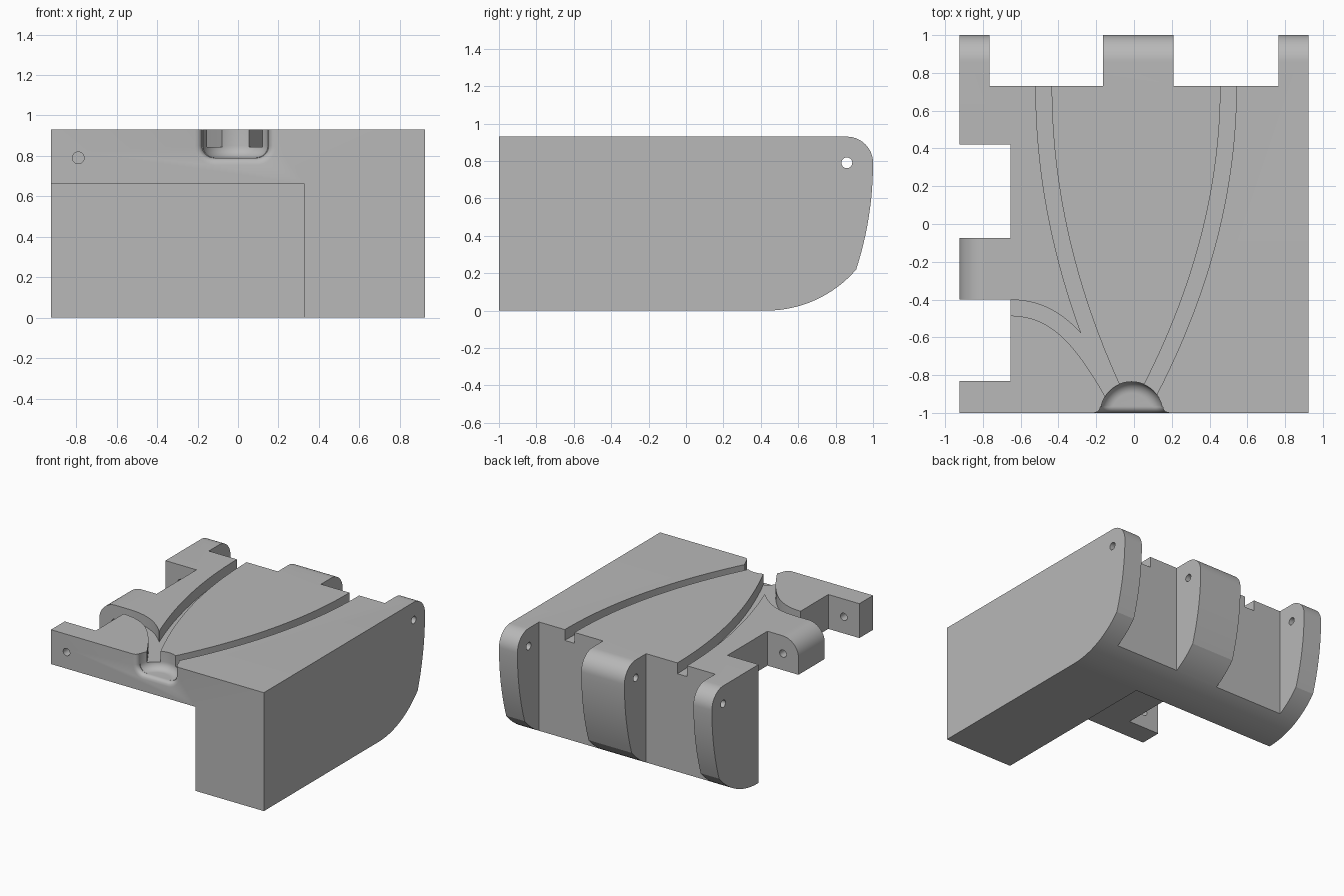
import bpy
import bmesh
from math import sin, cos, radians, sqrt
from mathutils import Vector
from mathutils.geometry import interpolate_bezier

if "Cube" in bpy.data.objects:
    bpy.data.objects.remove(bpy.data.objects["Cube"], do_unlink=True)

grey = bpy.data.materials.new("plain grey")
grey.use_nodes = True
colour = (0.48, 0.48, 0.48, 1)
grey.diffuse_color = colour
grey.node_tree.nodes["Principled BSDF"].inputs["Base Color"].default_value = colour

TOP, W = 0.93, 0.925
PIN_Z, ROUND = 0.79, 0.14


def loft(name, rings):
    """Closed solid through matching rings of points."""
    bm = bmesh.new()
    loops = [[bm.verts.new(p) for p in ring] for ring in rings]
    n = len(loops[0])
    for a, b in zip(loops, loops[1:]):
        for i in range(n):
            j = (i + 1) % n
            bm.faces.new((a[i], a[j], b[j], b[i]))
    bm.faces.new(loops[0])
    bm.faces.new(loops[-1])
    bmesh.ops.recalc_face_normals(bm, faces=bm.faces)
    mesh = bpy.data.meshes.new(name)
    bm.to_mesh(mesh)
    bm.free()
    mesh.materials.append(grey)
    ob = bpy.data.objects.new(name, mesh)
    bpy.context.collection.objects.link(ob)
    return ob


def place(axis, p, t):
    a, b = p
    return {"x": (t, a, b), "y": (a, t, b), "z": (a, b, t)}[axis]


def prism(name, pts, axis, lo, hi):
    return loft(name, [[place(axis, p, t) for p in pts] for t in (lo, hi)])


def box(name, x0, x1, y0, y1, z0=-0.1, z1=1.1):
    return prism(name, [(x0, y0), (x1, y0), (x1, y1), (x0, y1)], "z", z0, z1)


def arc(cx, cy, r, a0, a1, n=12):
    angles = [radians(a0 + (a1 - a0) * i / n) for i in range(n + 1)]
    return [(cx + r * cos(a), cy + r * sin(a)) for a in angles]


def cut(body, cutter):
    mod = body.modifiers.new("cut", "BOOLEAN")
    mod.operation = "DIFFERENCE"
    mod.solver = "EXACT"
    mod.object = cutter
    bpy.context.view_layer.objects.active = body
    bpy.ops.object.modifier_apply(modifier=mod.name)
    bpy.data.objects.remove(cutter, do_unlink=True)


def ribbon(name, path, width=0.084):
    """Groove cutter of constant width along a path on the top."""
    left, right = [], []
    for i, p in enumerate(path):
        d = (path[min(i + 1, len(path) - 1)] - path[max(i - 1, 0)]).normalized()
        side = Vector((-d.y, d.x)) * width / 2
        left.append(tuple(p + side))
        right.append(tuple(p - side))
    return prism(name, left + right[::-1], "z", 0.845, 1.1)


# Main body: side profile with a curved keel, bowed back and rounded top corner
profile = [(-1, 0)]
profile += arc(0.43, 0.634, 0.634, -90, -40.8, 16)
profile += arc(-0.85, PIN_Z, 1.85, -17.9, 0, 12)[1:]
profile += arc(0.86, PIN_Z, ROUND, 0, 90, 14)[1:]
profile += [(-1, TOP)]
body = prism("hinged_block", profile, "x", -W, W)

# Hollow below the plate, and gaps between the hinge knuckles
cut(body, box("undercut", -1.1, 0.33, -1.1, 0.42, -0.1, 0.66))
for x0, x1 in ((-0.765, -0.165), (0.21, 0.765)):
    cut(body, box("back_gap", x0, x1, 0.73, 1.1))
for y0, y1 in ((-0.83, -0.4), (-0.075, 0.42)):
    cut(body, box("side_gap", -1.1, -0.655, y0, y1))

# Rounded top of the middle side knuckle
corner = arc(-W + ROUND, PIN_Z, ROUND, 90, 180, 14)
corner += [(-1.1, PIN_Z), (-1.1, 1.1), (-W + ROUND, 1.1)]
cut(body, prism("knuckle_round", corner, "y", -0.45, -0.03))

# Pin holes
hole = arc(0, 0, 0.029, 0, 345, 23)
cut(body, prism("back_pin", [(0.86 + a, PIN_Z + b) for a, b in hole], "x", -1.1, 1.1))
cut(body, prism("side_pin", [(-0.79 + a, PIN_Z + b) for a, b in hole], "y", -1.1, 0.65))

# Curved grooves running from the front bowl to the back and side gaps
ys = [0.76 - 1.69 * i / 28 for i in range(29)]
cut(body, ribbon("left_groove", [Vector((0.5 - 0.16 * (0.73 - y) ** 2, y)) for y in ys]))
cut(body, ribbon("right_groove", [Vector((-0.478 + 0.142 * (0.73 - y) ** 2, y)) for y in ys]))
branch = interpolate_bezier((-0.66, -0.443), (-0.42, -0.443), (-0.28, -0.6), (-0.1, -0.92), 22)
cut(body, ribbon("side_groove", [Vector((-0.7, -0.443))] + [Vector(p[:2]) for p in branch]))

# Front bowl: round pocket with a filleted floor
BX, R, FLOOR, F = -0.013, 0.165, 0.79, 0.06
rings = []
for a, z in arc(R - F, FLOOR + F, F, -90, 0, 8) + [(R, 1.1)]:
    rings.append([(x, y, z) for x, y in arc(BX, -1, a, 0, 352.5, 47)])
cut(body, loft("bowl", rings))

# Softened lip where the bowl opens through the front
LIP = 0.035
rings = []
for i in range(9):
    depth = LIP * i / 8
    grow = LIP - sqrt(LIP ** 2 - (LIP - depth) ** 2)
    w, c, low = R + grow, F + grow, FLOOR - grow
    u = arc(BX - w + c, low + c, c, 180, 270, 8) + arc(BX + w - c, low + c, c, 270, 360, 8)
    u += [(BX + w, 1.1), (BX - w, 1.1)]
    if i == 0:
        rings.append([(x, -1.05, z) for x, z in u])
    rings.append([(x, -1 + depth, z) for x, z in u])
cut(body, loft("lip", rings))

# Crisp edges, smooth curves
bpy.ops.object.select_all(action="DESELECT")
body.select_set(True)
bpy.context.view_layer.objects.active = body
bpy.ops.object.shade_smooth_by_angle(angle=radians(25))
